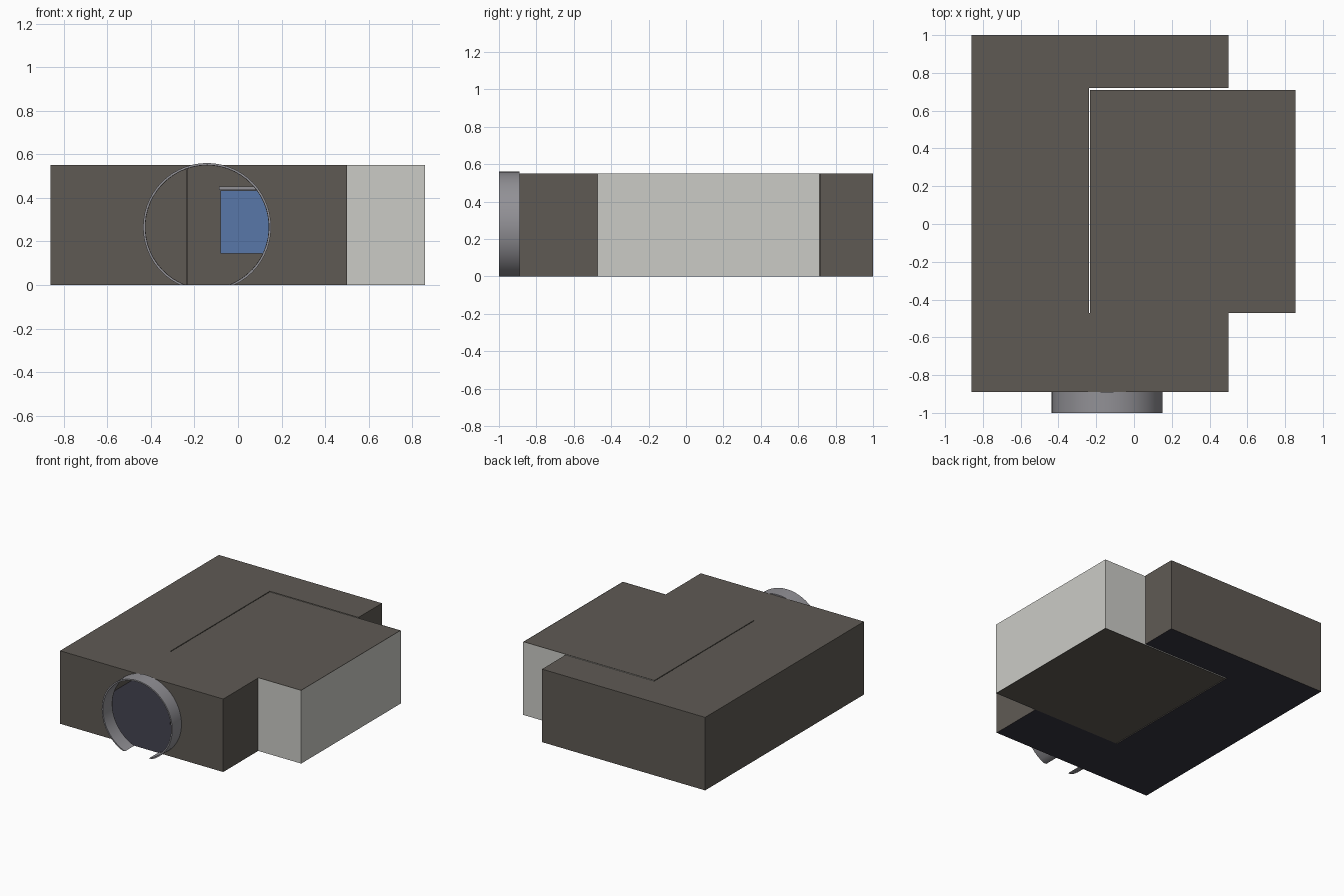
import bpy, bmesh, math

if "Cube" in bpy.data.objects:
    bpy.data.objects.remove(bpy.data.objects["Cube"])

H = 0.55                      # wall height
CX, CZ = -0.142, 0.266        # centre of the round entrance


def material(name, hex_code):
    rgb = [int(hex_code[i:i + 2], 16) / 255 for i in (0, 2, 4)]
    lin = [c / 12.92 if c <= 0.04045 else ((c + 0.055) / 1.055) ** 2.4 for c in rgb]
    m = bpy.data.materials.new(name)
    m.diffuse_color = (*lin, 1)
    m.use_nodes = True
    m.node_tree.nodes["Principled BSDF"].inputs["Base Color"].default_value = m.diffuse_color
    return m


BROWN = material("warm brown", "5f5a54")
NAVY = material("dark navy", "363540")
LIGHT = material("pale stone", "cbcbc6")
METAL = material("mid grey", "929196")
BLUE = material("screen blue", "5877a8")


def build(name, mat, faces):
    """Make an object from a list of polygons given as point lists."""
    bm = bmesh.new()
    for f in faces:
        bm.faces.new([bm.verts.new(p) for p in f])
    bmesh.ops.remove_doubles(bm, verts=bm.verts, dist=1e-5)
    mesh = bpy.data.meshes.new(name)
    bm.to_mesh(mesh)
    bm.free()
    mesh.materials.append(mat)
    ob = bpy.data.objects.new(name, mesh)
    bpy.context.collection.objects.link(ob)
    return ob


def box(name, mat, x0, x1, y0, y1, z0, z1):
    b = [(x0, y0), (x1, y0), (x1, y1), (x0, y1)]
    faces = [[(x, y, z1) for x, y in b], [(x, y, z0) for x, y in reversed(b)]]
    faces += [wall(b[i], b[(i + 1) % 4], z0, z1) for i in range(4)]
    return build(name, mat, faces)


def wall(a, b, z0=0.0, z1=H):
    return [(*a, z0), (*b, z0), (*b, z1), (*a, z1)]


def arc(r, y, n=48):
    """Circle points clipped by the ground, right foot over the top to left foot."""
    a0 = -math.asin(CZ / r)
    span = math.pi - 2 * a0
    return [(CX + r * math.cos(a0 + span * i / n), y,
             CZ + r * math.sin(a0 + span * i / n)) for i in range(n + 1)]


# Floor plan: main room plus side room, divided by a thin slit
plan = [(-.86, -.89), (.5, -.89), (.5, -.47), (.855, -.47), (.855, .71), (-.233, .71),
        (-.233, -.47), (-.239, -.47), (-.239, .72), (.5, .72), (.5, 1), (-.86, 1)]
build("roof", BROWN, [[(x, y, H) for x, y in plan]])
build("walls", BROWN, [wall(plan[i], plan[(i + 1) % len(plan)])
                       for i in range(1, len(plan))])

# Floors
side = [(-.233, -.47), (.855, -.47), (.855, .71), (-.233, .71)]
build("side_room_floor", BROWN, [[(x, y, 0) for x, y in reversed(side)]])
main = plan[:3] + plan[6:]
build("main_room_floor", NAVY, [[(x, y, 0) for x, y in reversed(main)]])

# Front wall with the round opening, as a right and a left half
hole = arc(.283, -.89)
mid = len(hole) // 2
right = hole[:mid + 1] + [(CX, -.89, H), (.5, -.89, H), (.5, -.89, 0)]
left = hole[mid:] + [(-.86, -.89, 0), (-.86, -.89, H), (CX, -.89, H)]
build("front_wall", BROWN, [right[::-1], left[::-1]])

# Entrance ring
ro, ri = .294, .284
loops = [arc(ro, -.89), arc(ro, -1), arc(ri, -1), arc(ri, -.89)]
faces = []
for k in range(4):
    p, q = loops[k], loops[(k + 1) % 4]
    faces += [[p[i], q[i], q[i + 1], p[i + 1]] for i in range(len(p) - 1)]
faces += [[lp[0] for lp in reversed(loops)], [lp[-1] for lp in loops]]
ring = build("entrance_ring", METAL, faces)
bpy.context.view_layer.objects.active = ring
ring.select_set(True)
bpy.ops.object.shade_smooth_by_angle(angle=math.radians(30))

# Pale cladding on the outside of the side room
e = .003
build("side_room_cladding", LIGHT, [
    wall((.5, -.47 - e), (.855 + e, -.47 - e)),
    wall((.855 + e, -.47 - e), (.855 + e, .71 + e)),
    wall((.855 + e, .71 + e), (-.233, .71 + e))])

# Screen and ledge on the back wall of the side room
box("wall_screen", BLUE, -.08, .58, .7, .708, .145, .435)
box("screen_ledge", METAL, -.087, .587, .66, .708, .437, .453)
